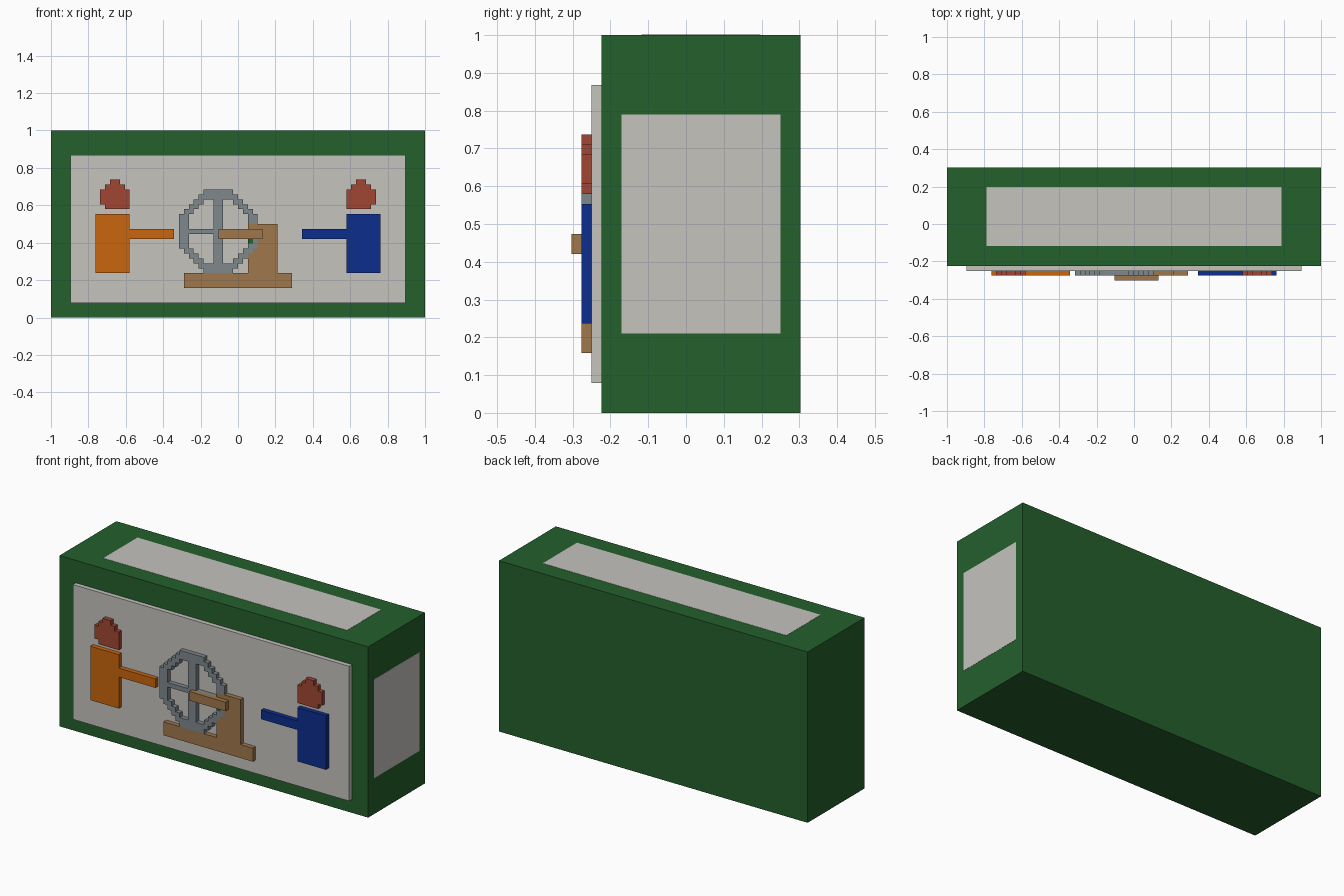
import bpy
import bmesh

U = 2 / 76            # size of one block
BACK = 11.5           # back plane, in blocks
FRONT = BACK - 20     # front plane of the main box

if "Cube" in bpy.data.objects:
    bpy.data.objects.remove(bpy.data.objects["Cube"], do_unlink=True)


def material(name, rgb):
    linear = [((c / 255 + 0.055) / 1.055) ** 2.4 if c > 10 else c / 255 / 12.92 for c in rgb]
    mat = bpy.data.materials.new(name)
    mat.use_nodes = True
    mat.diffuse_color = (*linear, 1)
    mat.node_tree.nodes["Principled BSDF"].inputs["Base Color"].default_value = (*linear, 1)
    return mat


green = material("dark green", (36, 96, 44))
pale = material("pale grey", (197, 195, 190))
steel = material("steel grey", (126, 136, 140))
wood = material("wood brown", (160, 120, 76))
orange = material("orange", (202, 102, 14))
blue = material("deep blue", (12, 46, 140))
red = material("brick red", (160, 70, 52))


def finish(name, bm, mat):
    mesh = bpy.data.meshes.new(name)
    bm.to_mesh(mesh)
    bm.free()
    mesh.materials.append(mat)
    obj = bpy.data.objects.new(name, mesh)
    bpy.context.collection.objects.link(obj)
    return obj


def box(name, mat, x, y, z):
    """Box from (low, high) ranges in blocks."""
    bm = bmesh.new()
    bmesh.ops.create_cube(bm, size=1)
    for v in bm.verts:
        v.co = [U * (r[0] if c < 0 else r[1]) for c, r in zip(v.co, (x, y, z))]
    return finish(name, bm, mat)


def cells(x0, x1, z0, z1):
    return {(x, z) for x in range(x0, x1) for z in range(z0, z1)}


def relief(name, mat, shape, layer=2):
    """Blocky silhouette, one block thick, at a layer in front of the box."""
    bm = bmesh.new()
    y = FRONT - layer
    for x, z in sorted(shape):
        corners = ((x, z), (x + 1, z), (x + 1, z + 1), (x, z + 1))
        bm.faces.new([bm.verts.new((a * U, y * U, b * U)) for a, b in corners])
    bmesh.ops.remove_doubles(bm, verts=bm.verts, dist=U / 10)
    obj = finish(name, bm, mat)
    solid = obj.modifiers.new("thickness", "SOLIDIFY")
    solid.thickness = U
    solid.offset = -1
    return obj


def mirror(shape):
    return {(-x - 1, z) for x, z in shape}


# Main box with flush pale panels on top and one side
box("main_box", green, (-38, 38), (FRONT, BACK), (0, 38))
box("front_panel", pale, (-34, 34), (FRONT - 1, FRONT), (3, 33))
box("top_panel", pale, (-30, 30), (FRONT + 4, BACK - 4), (37.9, 38.04))
box("side_panel", pale, (37.9, 38.04), (FRONT + 2, BACK - 2), (8, 30))

# Two facing figures with outstretched arms
body = cells(-29, -22, 9, 21) | cells(-22, -13, 16, 18)
head = (cells(-27, -22, 22, 23) | cells(-28, -22, 23, 26)
        | cells(-27, -23, 26, 27) | cells(-26, -24, 27, 28))
relief("right_figure_body", orange, body)
relief("left_figure_body", blue, mirror(body))
relief("right_figure_head", red, head)
relief("left_figure_head", red, mirror(head))

# Spoked wheel: rim built row by row, tapering above and below the middle
CENTRE, MIDDLE = -4, 17
wheel = set()
for dz in range(-8, 9):
    outer = min(8, 11 - abs(dz))
    inner = outer - 2 if abs(dz) < 7 else 0
    row = MIDDLE + dz
    wheel |= cells(CENTRE - outer, CENTRE + outer, row, row + 1)
    wheel -= cells(CENTRE - inner, CENTRE + inner, row, row + 1)
wheel |= cells(CENTRE - 1, CENTRE + 1, 9, 26) | cells(-10, 2, 17, 18)

# Stand, with the rim passing in front of the lower post
stand = cells(-11, 11, 6, 9) | cells(2, 8, 9, 19)
pin = cells(2, 3, 15, 16)
wheel -= cells(2, 8, 16, 19) | pin
stand -= wheel | pin
relief("wheel", steel, wheel)
relief("wheel_stand", wood, stand)
relief("wheel_pin", green, pin)
relief("crank_handle", wood, cells(-4, 5, 16, 18), layer=3)
